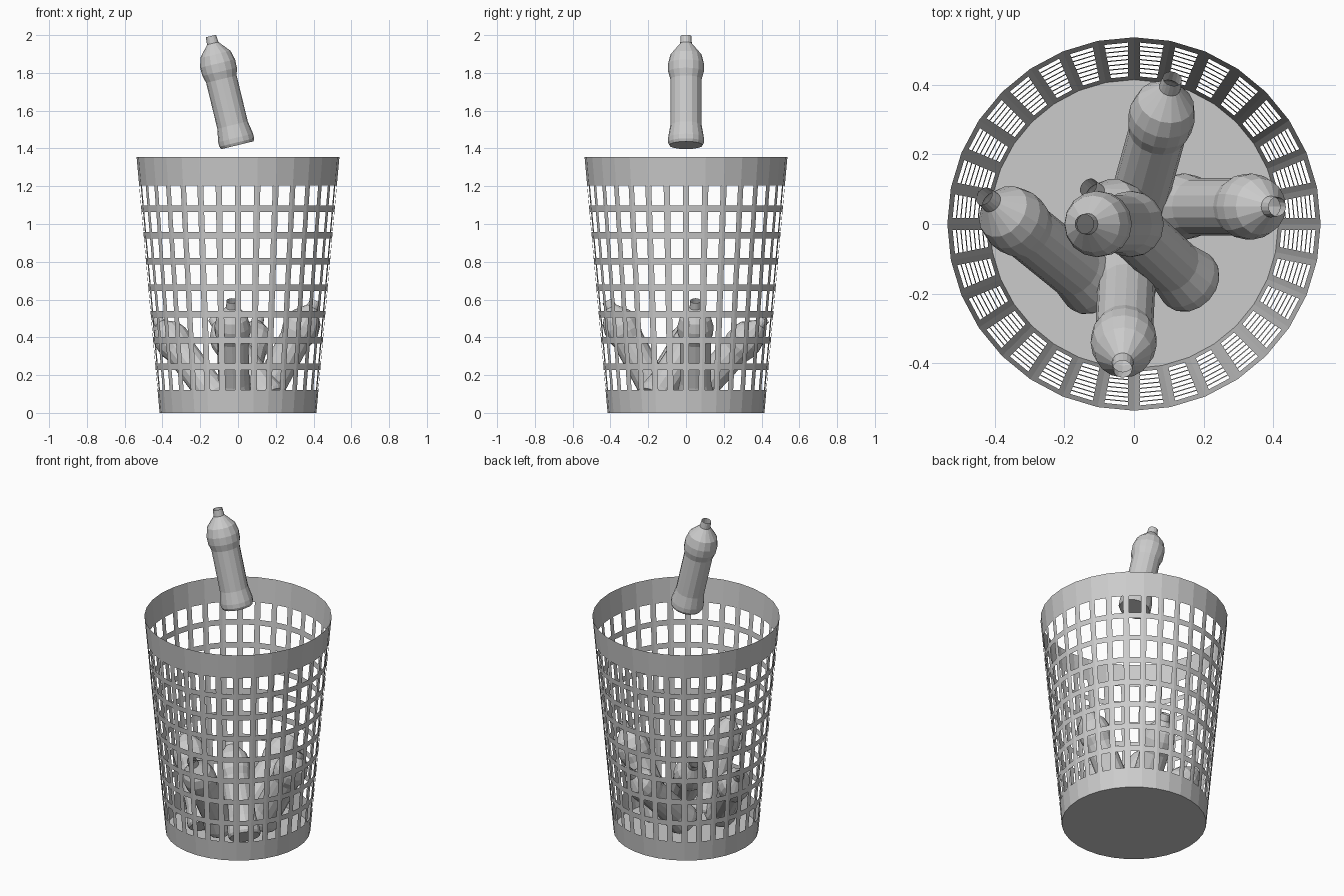
import bpy, bmesh, math
from mathutils import Vector

cube = bpy.data.objects.get("Cube")
if cube:
    bpy.data.objects.remove(cube, do_unlink=True)


def make_material(name, rgb):
    mat = bpy.data.materials.new(name)
    mat.use_nodes = True
    mat.diffuse_color = (*rgb, 1)
    mat.node_tree.nodes["Principled BSDF"].inputs["Base Color"].default_value = (*rgb, 1)
    return mat


def loft(bm, profile, sides):
    """Lathe (radius, height) pairs into bands of quads, closed at the bottom."""
    rings = []
    for r, z in profile:
        angles = [math.tau * i / sides for i in range(sides)]
        rings.append([bm.verts.new((r * math.cos(a), r * math.sin(a), z)) for a in angles])
    bm.faces.new(rings[0][::-1])
    bands = []
    for low, high in zip(rings, rings[1:]):
        bands.append([bm.faces.new((low[i], low[(i + 1) % sides],
                                    high[(i + 1) % sides], high[i]))
                      for i in range(sides)])
    bm.normal_update()
    return bands


def finish(bm, name, mat):
    mesh = bpy.data.meshes.new(name)
    bm.to_mesh(mesh)
    bm.free()
    mesh.materials.append(mat)
    obj = bpy.data.objects.new(name, mesh)
    bpy.context.collection.objects.link(obj)
    return obj


grey = make_material("plain grey", (0.6, 0.6, 0.6))

# Basket: tapered thin wall with eight rows of openings between solid bands
HEIGHT, R_LOW, R_HIGH, ROWS = 1.355, 0.415, 0.537, 8
GRID_LOW, GRID_HIGH = 0.105, 1.22
levels = [0] + [GRID_LOW + (GRID_HIGH - GRID_LOW) * i / ROWS for i in range(ROWS + 1)] + [HEIGHT]
bm = bmesh.new()
bands = loft(bm, [(R_LOW + (R_HIGH - R_LOW) * z / HEIGHT, z) for z in levels], 32)
cells = [f for band in bands[1:-1] for f in band]
bmesh.ops.inset_individual(bm, faces=cells, thickness=0.017, use_even_offset=True)
bmesh.ops.delete(bm, geom=cells, context='FACES')
finish(bm, "basket", grey)

# Bottle: waisted body, bulging shoulder, open neck
bm = bmesh.new()
loft(bm, [(0.088, 0), (0.095, 0.015), (0.095, 0.04), (0.083, 0.11), (0.083, 0.36),
          (0.094, 0.4), (0.095, 0.445), (0.082, 0.495), (0.031, 0.555), (0.028, 0.595)], 16)
bottle = finish(bm, "falling_bottle", grey)


def place(obj, base, neck):
    axis = Vector(neck) - Vector(base)
    obj.location = base
    obj.rotation_mode = 'QUATERNION'
    obj.rotation_quaternion = axis.to_track_quat('Z', 'Y')


place(bottle, (-0.003, 0, 1.417), (-0.142, 0, 1.99))

# Bottles leaning inside the basket: base centre, neck end
leaning = {
    "back_bottle": ((0.0, 0.02, 0.07), (0.108, 0.41, 0.49)),
    "left_bottle": ((0.13, 0.05, 0.07), (0.41, 0.05, 0.59)),
    "front_bottle": ((-0.02, -0.135, 0.07), (-0.033, -0.415, 0.59)),
    "right_bottle": ((-0.11, -0.18, 0.07), (-0.425, 0.075, 0.49)),
    "middle_bottle": ((0.17, -0.175, 0.07), (-0.125, 0.1, 0.49)),
}
for name, (base, neck) in leaning.items():
    obj = bpy.data.objects.new(name, bottle.data)
    bpy.context.collection.objects.link(obj)
    place(obj, base, neck)
